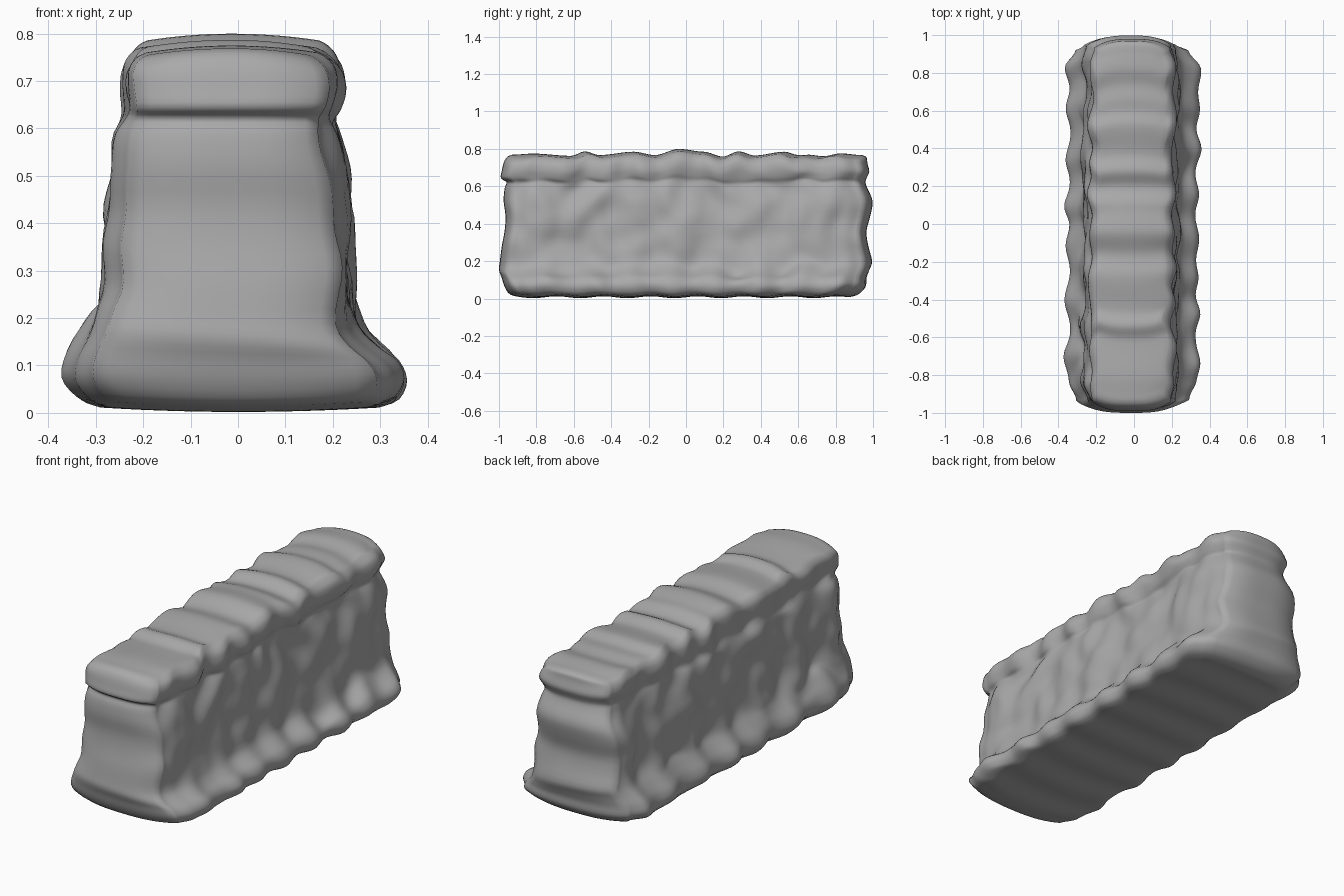
import bpy
import bmesh
import math
from mathutils import Vector, noise

cube = bpy.data.objects.get("Cube")
if cube:
    bpy.data.objects.remove(cube, do_unlink=True)

# Wall section, bottom to top: height, half width, front reach, back reach, centre x
PROFILE = [
    (.016, .285, .88, .87, 0), (.03, .32, .94, .92, 0), (.07, .345, .97, .96, -.008),
    (.115, .332, .985, .965, -.012), (.155, .295, 1.0, .98, -.015),
    (.2, .264, .995, .995, -.018), (.28, .252, .985, .975, -.016),
    (.36, .246, .97, .965, -.018), (.44, .239, .965, .985, -.018),
    (.52, .233, .975, .998, -.016), (.59, .22, .97, .97, -.018),
    (.625, .211, .96, .96, -.017), (.65, .216, .99, .965, -.012),
    (.69, .223, .985, .98, -.01), (.73, .217, .975, .97, -.012),
    (.755, .197, .955, .965, -.014), (.765, .178, .93, .94, -.014),
]
# Lengthwise rise and fall of the coping stones: y, height offset
COPING = [(-1, -.01), (-.88, -.004), (-.66, -.016), (-.58, .008), (-.5, -.012),
          (-.3, .006), (-.18, -.012), (-.04, .021), (.1, .006), (.21, -.02),
          (.3, .008), (.39, -.014), (.56, .006), (.64, -.012), (.7, -.01),
          (.78, -.018), (.88, -.003), (1, -.012)]
# Swollen foot stones along the right (-1) and left (+1) sides
FOOT_STONES = {-1: (-.76, -.42, -.12, .1, .36, .66, .9),
               1: (-.78, -.5, -.3, -.09, .18, .42, .65, .88)}
NX, NY = 14, 100
NZ = 3 * (len(PROFILE) - 1)


def smoothstep(a, b, t):
    t = min(1, max(0, (t - a) / (b - a)))
    return t * t * (3 - 2 * t)


def bump(t, width):
    return math.exp(-(t / width) ** 2)


def section(k):
    """Smooth curve through the profile rows."""
    i, f = divmod(k, 3)
    f /= 3
    rows = [PROFILE[min(len(PROFILE) - 1, max(0, i + o))] for o in (-1, 0, 1, 2)]
    return [b + .5 * f * (c - a + f * (2*a - 5*b + 4*c - d + f * (3*(b - c) + d - a)))
            for a, b, c, d in zip(*rows)]


def coping(y):
    for (y0, h0), (y1, h1) in zip(COPING, COPING[1:]):
        if y <= y1:
            return h0 + (h1 - h0) * smoothstep(y0, y1, y)
    return 0


def stone_relief(side, y, z):
    """Outward swelling of the rough stones on the long sides."""
    broad = noise.noise(Vector((side * 7.3, y * 4.5, z * 4)))
    fine = noise.noise(Vector((side * 3.1 + 9, y * 8, z * 8)))
    foot = 1 - smoothstep(.12, .25, z)
    cap = smoothstep(.58, .66, z)
    swell = sum(bump(y - s, .085) for s in FOOT_STONES[side]) - .55
    scallop = math.sin(y * 24 + side * 1.3 + 2 * math.sin(y * 4 + side))
    rubble = .035 * broad + .02 * fine
    return rubble * (1 - .6 * foot - .5 * cap) + .03 * swell * foot + .009 * scallop * cap


def place(i, j, k):
    u, v = 2 * i / NX - 1, 2 * j / NY - 1
    z, half, front, back, centre = section(k)
    side = 1 if u > 0 else -1
    corner = smoothstep(.9, 1, abs(v))
    half = half * (1 - .1 * corner) + stone_relief(side, v, z)
    y = v * (front if v < 0 else back) * (1 - .045 * abs(u) ** 3)
    # uneven ledge and groove, crowned coping and rippled underside
    ledge = bump(z - .17, .06)
    groove = bump(z - .63, .04)
    waver = noise.noise(Vector((side * 5, v * 5, 2)))
    rise = abs(u) * waver * (.05 * ledge + .03 * groove)
    rise -= .015 * u * ledge
    rise += smoothstep(.56, .72, z) * (coping(v) + .014 * (1 - u * u) * smoothstep(.7, .765, z))
    rise += (1 - smoothstep(.02, .2, z)) * (.005 * math.sin(v * 22) - .009 * (1 - u * u))
    return Vector((centre + u * half, y, z + rise))


# Stone wall block: the six sides of a lattice, bent to the profile
bm = bmesh.new()
lattice = {}


def vert(key):
    if key not in lattice:
        lattice[key] = bm.verts.new(place(*key))
    return lattice[key]


size = (NX, NY, NZ)
for axis in range(3):
    a, b = (axis + 1) % 3, (axis + 2) % 3
    for end in (0, size[axis]):
        for p in range(size[a]):
            for q in range(size[b]):
                quad = []
                for dp, dq in ((0, 0), (1, 0), (1, 1), (0, 1)):
                    key = [0, 0, 0]
                    key[axis], key[a], key[b] = end, p + dp, q + dq
                    quad.append(vert(tuple(key)))
                bm.faces.new(quad if end else quad[::-1])

mesh = bpy.data.meshes.new("stone_wall")
bm.to_mesh(mesh)
bm.free()
mesh.shade_smooth()
wall = bpy.data.objects.new("stone_wall", mesh)
bpy.context.collection.objects.link(wall)

# Plain grey stone
stone = bpy.data.materials.new("grey_stone")
stone.use_nodes = True
stone.diffuse_color = (.4, .4, .4, 1)
stone.node_tree.nodes["Principled BSDF"].inputs["Base Color"].default_value = (.4, .4, .4, 1)
mesh.materials.append(stone)
